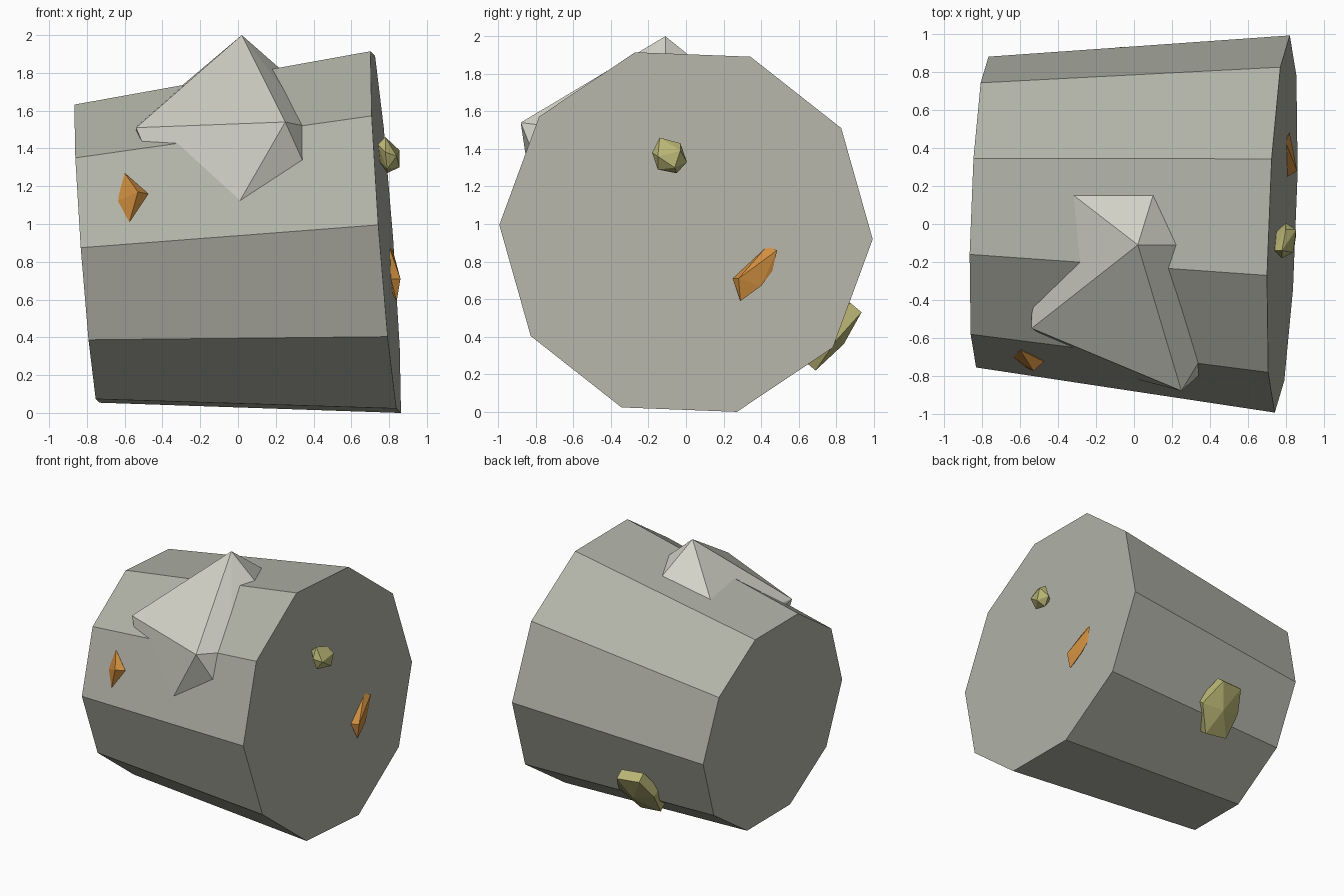
import bpy, bmesh
from math import sin, cos, radians
from mathutils import Vector

if "Cube" in bpy.data.objects:
    bpy.data.objects.remove(bpy.data.objects["Cube"])

STONE = (0.44, 0.445, 0.385)
PALE = (0.65, 0.65, 0.58)
ORANGE = (0.62, 0.27, 0.05)
OLIVE = (0.48, 0.455, 0.175)


def add_object(name, bm, color):
    bmesh.ops.recalc_face_normals(bm, faces=bm.faces)
    mesh = bpy.data.meshes.new(name)
    bm.to_mesh(mesh)
    bm.free()
    ob = bpy.data.objects.new(name, mesh)
    bpy.context.collection.objects.link(ob)
    mat = bpy.data.materials.new(name + "_material")
    mat.diffuse_color = (*color, 1)
    mat.use_nodes = True
    mat.node_tree.nodes["Principled BSDF"].inputs["Base Color"].default_value = mat.diffuse_color
    mesh.materials.append(mat)
    return ob


def hull(name, points, color):
    """Faceted convex stone spanned by a few corner points."""
    bm = bmesh.new()
    for p in points:
        bm.verts.new(p)
    res = bmesh.ops.convex_hull(bm, input=bm.verts[:])
    loose = {v for v in res["geom_interior"] if isinstance(v, bmesh.types.BMVert)}
    bmesh.ops.delete(bm, geom=list(loose), context='VERTS')
    bmesh.ops.dissolve_limit(bm, angle_limit=radians(3), verts=bm.verts[:], edges=bm.edges[:])
    return add_object(name, bm, color)


def ring(bm, center, radius, sides=10):
    """Tilted polygon ring, perpendicular to the boulder axis."""
    verts = []
    for k in range(sides):
        t = radians(-2.2 + 360 / sides * k)
        y, z = radius * cos(t), radius * sin(t)
        verts.append(bm.verts.new(Vector(center) + Vector((0.037 * y - 0.074 * z, y, z))))
    return verts


# Main boulder: tapered ten-sided block lying along x
bm = bmesh.new()
small = ring(bm, (-0.80, 0.063, 0.843), 0.82)
large = ring(bm, (0.782, 0, 0.957), 0.995)
bm.faces.new(small)
bm.faces.new(large)
for i in range(10):
    j = (i + 1) % 10
    bm.faces.new((small[i], small[j], large[j], large[i]))
add_object("boulder", bm, STONE)

# Jagged outcrop on the upper front, rooted inside the boulder
hull("rock_outcrop", [
    (0.02, -0.11, 2.0), (-0.54, -0.55, 1.51), (0.25, -0.88, 1.54),
    (0.345, -0.11, 1.715), (0.394, -0.64, 1.51), (0.376, -0.768, 1.26),
    (-0.026, -0.808, 1.06), (-0.42, -0.626, 1.23), (-0.54, -0.28, 1.46),
    (-0.47, 0.268, 1.587), (0.14, 0.28, 1.685)], PALE)

# Orange crystals
hull("front_orange_crystal", [
    (-0.60, -0.665, 1.27), (-0.575, -0.755, 1.01), (-0.64, -0.70, 1.12),
    (-0.475, -0.725, 1.16), (-0.53, -0.775, 1.17), (-0.56, -0.62, 1.14)], ORANGE)
hull("side_orange_crystal", [
    (0.80, 0.43, 0.88), (0.82, 0.485, 0.86), (0.815, 0.46, 0.75),
    (0.83, 0.40, 0.67), (0.84, 0.29, 0.59), (0.81, 0.25, 0.71),
    (0.86, 0.28, 0.71), (0.75, 0.36, 0.75)], ORANGE)

# Olive nuggets
hull("side_olive_nugget", [
    (0.78, -0.14, 1.46), (0.78, -0.18, 1.38), (0.79, -0.15, 1.29),
    (0.79, -0.05, 1.27), (0.80, 0.005, 1.33), (0.80, -0.03, 1.43),
    (0.84, -0.15, 1.36), (0.855, -0.06, 1.30), (0.855, -0.03, 1.39),
    (0.74, -0.14, 1.42), (0.74, -0.05, 1.34)], OLIVE)
outer = [(-0.05, 0.935, 0.53), (-0.23, 0.915, 0.54), (-0.29, 0.81, 0.40),
         (-0.27, 0.70, 0.24), (-0.09, 0.69, 0.22), (0.03, 0.80, 0.38)]
inner = [(x, y - 0.06, z + 0.05) for x, y, z in outer]
hull("back_olive_nugget", outer + inner + [(-0.13, 0.84, 0.36)], OLIVE)
